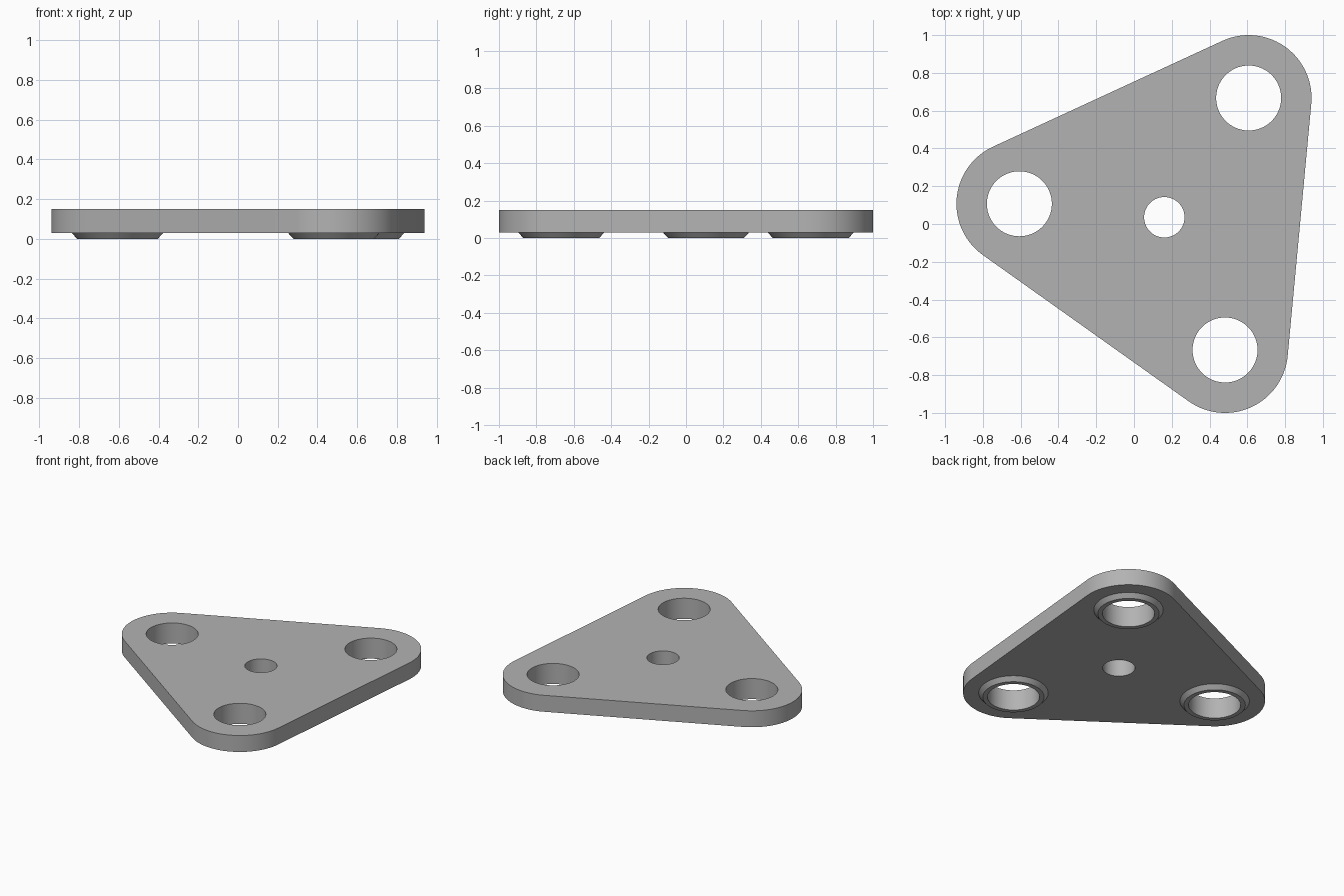
import bpy, bmesh
from math import sin, cos, atan2, pi, radians
from mathutils import Vector

cube = bpy.data.objects.get("Cube")
if cube:
    bpy.data.objects.remove(cube)

BOTTOM, TOP = 0.03, 0.15
CORNER_R, HOLE_R, CENTRE_R = 0.333, 0.172, 0.107
SEGMENTS = 96
# Corner centres, anticlockwise
corners = [Vector((0.607, 0.667)), Vector((-0.607, 0.107)), Vector((0.482, -0.667))]
middle = sum(corners, Vector((0, 0))) / 3

grey = bpy.data.materials.new("plain grey")
grey.use_nodes = True
colour = (0.45, 0.45, 0.45, 1)
grey.diffuse_color = colour
grey.node_tree.nodes["Principled BSDF"].inputs["Base Color"].default_value = colour


def arc(centre, radius, start, sweep, count):
    return [centre + radius * Vector((cos(start + sweep * i / count),
                                      sin(start + sweep * i / count)))
            for i in range(count + 1)]


def circle(centre, radius):
    return arc(centre, radius, 0, 2 * pi, SEGMENTS)[:-1]


def finish(bm, name):
    bmesh.ops.recalc_face_normals(bm, faces=bm.faces)
    mesh = bpy.data.meshes.new(name)
    bm.to_mesh(mesh)
    bm.free()
    mesh.materials.append(grey)
    obj = bpy.data.objects.new(name, mesh)
    bpy.context.collection.objects.link(obj)
    bpy.ops.object.select_all(action="DESELECT")
    obj.select_set(True)
    bpy.context.view_layer.objects.active = obj
    bpy.ops.object.shade_smooth_by_angle(angle=radians(30))
    return obj


def outward(a, b):
    d = b - a
    return atan2(-d.x, d.y)


# Rounded triangular plate with three corner holes and a centre hole
outline = []
for i, corner in enumerate(corners):
    start = outward(corners[i - 1], corner)
    end = outward(corner, corners[(i + 1) % 3])
    outline += arc(corner, CORNER_R, start, (end - start) % (2 * pi), 40)

bm = bmesh.new()
loops = [outline, circle(middle, CENTRE_R)] + [circle(c, HOLE_R) for c in corners]
for loop in loops:
    verts = [bm.verts.new((p.x, p.y, BOTTOM)) for p in loop]
    for i, v in enumerate(verts):
        bm.edges.new((verts[i - 1], v))
bmesh.ops.triangle_fill(bm, use_beauty=True, use_dissolve=False, edges=bm.edges[:])
raised = bmesh.ops.extrude_face_region(bm, geom=bm.faces[:], use_keep_orig=True)
bmesh.ops.translate(bm, vec=(0, 0, TOP - BOTTOM),
                    verts=[g for g in raised["geom"] if isinstance(g, bmesh.types.BMVert)])
finish(bm, "plate")

# Bevelled boss ring under each corner hole
profile = [(0.23, BOTTOM), (0.203, 0), (HOLE_R, 0), (HOLE_R, BOTTOM)]
for name, corner in zip(("back_left_boss", "right_boss", "front_left_boss"), corners):
    bm = bmesh.new()
    rings = [[bm.verts.new((p.x, p.y, z)) for p in circle(corner, r)] for r, z in profile]
    for lower, upper in zip(rings, rings[1:]):
        for i in range(SEGMENTS):
            bm.faces.new((lower[i - 1], lower[i], upper[i], upper[i - 1]))
    finish(bm, name)
    # Keep the open ring facing outwards
    mesh = bpy.data.objects[name].data
    if any(p.normal.z > 0.5 for p in mesh.polygons):
        mesh.flip_normals()
